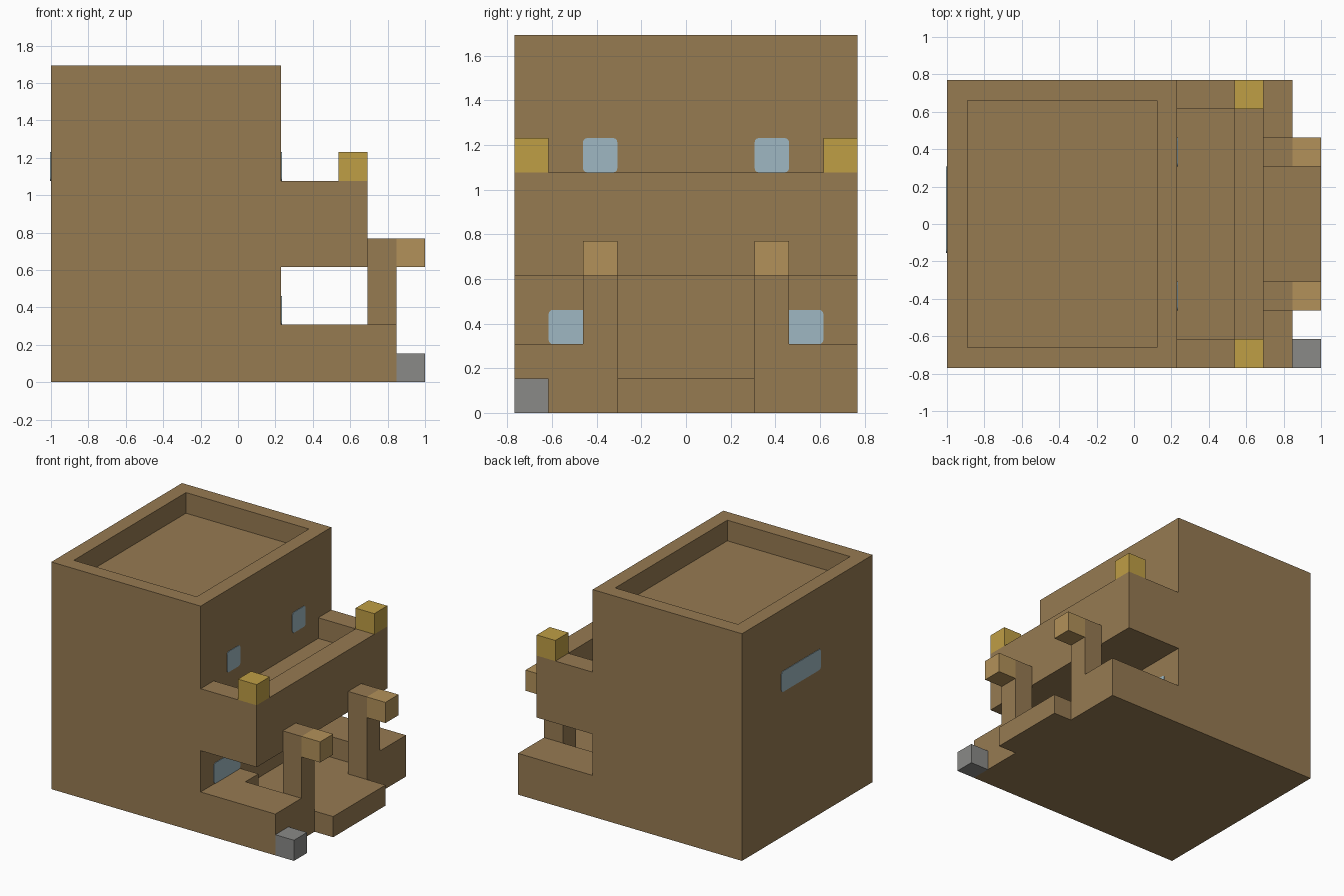
import bpy, bmesh, math
from mathutils import Vector

U = 2 / 13          # one block
WIDE, DEEP = 13, 10  # footprint in blocks

if "Cube" in bpy.data.objects:
    bpy.data.objects.remove(bpy.data.objects["Cube"])


def material(name, *srgb):
    lin = [c / 12.92 if c <= 0.04045 else ((c + 0.055) / 1.055) ** 2.4 for c in srgb]
    m = bpy.data.materials.new(name)
    m.use_nodes = True
    m.diffuse_color = (*lin, 1)
    bsdf = m.node_tree.nodes["Principled BSDF"]
    bsdf.inputs["Base Color"].default_value = (*lin, 1)
    bsdf.inputs["Roughness"].default_value = 0.9
    return m


WALL = material("mud_brown", 0.59, 0.48, 0.32)
YELLOW = material("lamp_yellow", 0.75, 0.62, 0.27)
TAN = material("cap_tan", 0.70, 0.57, 0.35)
GREY = material("stone_grey", 0.54, 0.54, 0.53)
GLASS = material("pale_glass", 0.62, 0.72, 0.76)


def place(x, y, z):
    """Block units to model space."""
    return Vector(((x - WIDE / 2) * U, (y - DEEP / 2) * U, z * U))


def finish(bm, name, mat):
    bmesh.ops.recalc_face_normals(bm, faces=bm.faces[:])
    mesh = bpy.data.meshes.new(name)
    bm.to_mesh(mesh)
    bm.free()
    mesh.materials.append(mat)
    ob = bpy.data.objects.new(name, mesh)
    bpy.context.collection.objects.link(ob)
    return ob


def prism(name, outline, z0, z1, mat=WALL, recess=0):
    """Extrude a plan outline upward, with an optional sunken top."""
    bm = bmesh.new()
    face = bm.faces.new([bm.verts.new(place(x, y, z0)) for x, y in outline])
    new = bmesh.ops.extrude_face_region(bm, geom=[face])["geom"]
    verts = [v for v in new if isinstance(v, bmesh.types.BMVert)]
    bmesh.ops.translate(bm, verts=verts, vec=(0, 0, (z1 - z0) * U))
    bmesh.ops.recalc_face_normals(bm, faces=bm.faces[:])
    if recess:
        top = max(bm.faces, key=lambda f: f.calc_center_median().z)
        bmesh.ops.inset_region(bm, faces=[top], thickness=recess * U)
        sunk = bmesh.ops.extrude_discrete_faces(bm, faces=[top])["faces"][0]
        bmesh.ops.translate(bm, verts=sunk.verts[:], vec=(0, 0, -recess * U))
    return finish(bm, name, mat)


def rect(x0, x1, y0, y1):
    return [(x0, y0), (x1, y0), (x1, y1), (x0, y1)]


def flip(outline):
    """Mirror a plan outline across the middle of the depth."""
    return [(x, DEEP - y) for x, y in outline]


def window(name, x, side, y0, y1, z0, z1, radius=0.12, thick=0.004):
    """Thin round-cornered pane on a wall facing along x."""
    bm = bmesh.new()
    corners = [(y1, z1, -1, -1), (y0, z1, 1, -1), (y0, z0, 1, 1), (y1, z0, -1, 1)]
    verts = []
    for i, (y, z, dy, dz) in enumerate(corners):
        for step in range(4):
            a = math.radians(90 * i + 30 * step)
            verts.append(bm.verts.new(place(
                x, y + radius * (dy + math.cos(a)), z + radius * (dz + math.sin(a)))))
    face = bm.faces.new(verts)
    new = bmesh.ops.extrude_face_region(bm, geom=[face])["geom"]
    moved = [v for v in new if isinstance(v, bmesh.types.BMVert)]
    bmesh.ops.translate(bm, verts=moved, vec=(side * thick, 0, 0))
    finish(bm, name, GLASS)


# House block with sunken roof
prism("house_body", rect(0, 8, 0, 10), 0, 11, recess=1)

# Balcony: slab and U-shaped parapet
prism("balcony_slab", rect(8, 11, 0, 10), 4, 6)
prism("balcony_parapet", [(8, 0), (11, 0), (11, 10), (8, 10),
                          (8, 9), (10, 9), (10, 1), (8, 1)], 6, 7)

# Entrance floor with front step
prism("entrance_floor", [(8, 3), (9, 3), (9, 2), (11, 2), (11, 3), (13, 3),
                         (13, 7), (11, 7), (11, 8), (9, 8), (9, 7), (8, 7)], 0, 1)

# Paired parts on both sides of the entrance
porch = [(8, 0), (12, 0), (12, 3), (11, 3), (11, 2), (9, 2), (9, 3), (8, 3)]
for tag, turn in (("right", lambda o: o), ("left", flip)):
    prism("porch_wall_" + tag, turn(porch), 0, 2)
    prism("porch_post_" + tag, turn(rect(11, 12, 2, 3)), 2, 5)
    prism("post_cap_" + tag, turn(rect(12, 13, 2, 3)), 4, 5, TAN)
    prism("balcony_lamp_" + tag, turn(rect(10, 11, 0, 1)), 7, 8, YELLOW)
    for part, y0, y1, z0 in (("upper", 2, 3, 7), ("lower", 1, 3, 2)):
        (_, a), (_, b) = turn([(8, y0), (8, y1)])
        window(part + "_window_" + tag, 8, 1, min(a, b), max(a, b), z0, z0 + 1)

# Rear window and corner stone
window("rear_window", 0, -1, 4, 7, 7, 8)
prism("corner_stone", rect(12, 13, 0, 1), 0, 1, GREY)
